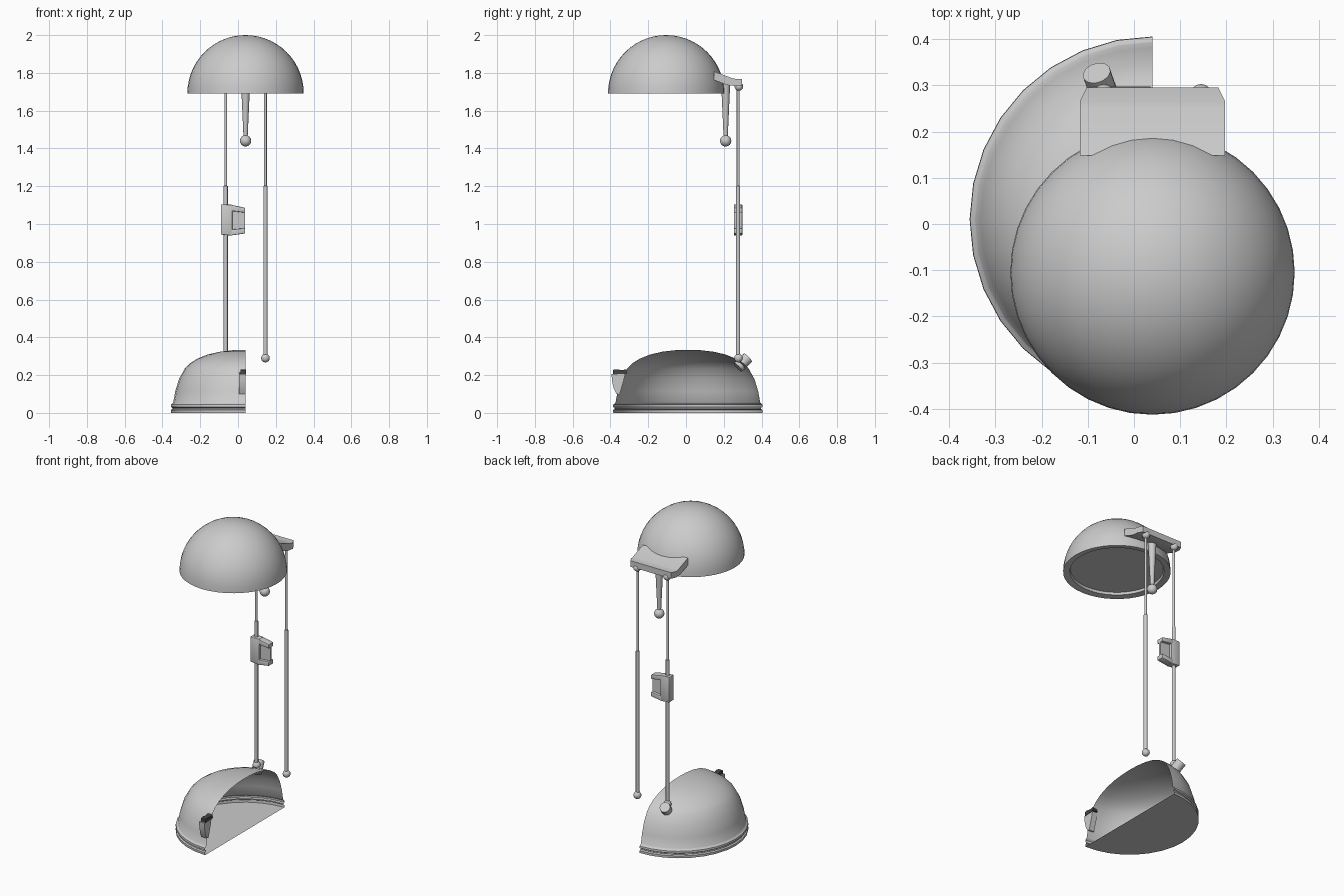
import bpy, bmesh
from math import sin, cos, pi, radians
from mathutils import Vector

if "Cube" in bpy.data.objects:
    bpy.data.objects.remove(bpy.data.objects["Cube"])

CX = 0.04  # lamp axis in x


def finish(name, bm, angle=35):
    bmesh.ops.remove_doubles(bm, verts=bm.verts, dist=1e-5)
    bmesh.ops.recalc_face_normals(bm, faces=bm.faces)
    me = bpy.data.meshes.new(name)
    bm.to_mesh(me)
    bm.free()
    ob = bpy.data.objects.new(name, me)
    bpy.context.collection.objects.link(ob)
    bpy.ops.object.select_all(action='DESELECT')
    ob.select_set(True)
    bpy.context.view_layer.objects.active = ob
    bpy.ops.object.shade_smooth_by_angle(angle=radians(angle))
    return ob


def lathe(name, profile, center, n=32, start=0.0, sweep=2 * pi, axis=(0, 0, 1), angle=35):
    """Revolve (radius, height) points about an axis through center."""
    bm = bmesh.new()
    q = Vector((0, 0, 1)).rotation_difference(Vector(axis))
    c = Vector(center)
    rings = []
    for i in range(n + 1):
        a = start + sweep * i / n
        rings.append([bm.verts.new(c + q @ Vector((r * cos(a), r * sin(a), z))) for r, z in profile])
    for a, b in zip(rings, rings[1:]):
        for j in range(len(profile) - 1):
            bm.faces.new((a[j], b[j], b[j + 1], a[j + 1]))
    bmesh.ops.dissolve_degenerate(bm, edges=bm.edges, dist=1e-6)
    return finish(name, bm, angle)


def ball(name, center, r):
    prof = [(r * sin(pi * i / 8), -r * cos(pi * i / 8)) for i in range(9)]
    return lathe(name, prof, center, 16)


def prism(name, sections, plane, bevel=0.0):
    """Solid between two outlines: each point is (u, v, low, high)."""
    bm = bmesh.new()
    put = {'x': lambda u, v, w: (w, u, v), 'y': lambda u, v, w: (u, w, v)}[plane]
    a = [bm.verts.new(put(u, v, lo)) for u, v, lo, hi in sections]
    b = [bm.verts.new(put(u, v, hi)) for u, v, lo, hi in sections]
    bm.faces.new(a)
    bm.faces.new(b[::-1])
    for i in range(len(a)):
        j = (i + 1) % len(a)
        bm.faces.new((a[i], a[j], b[j], b[i]))
    if bevel:
        bmesh.ops.recalc_face_normals(bm, faces=bm.faces)
        bmesh.ops.bevel(bm, geom=bm.edges[:], offset=bevel, segments=2, profile=0.5, affect='EDGES')
    return finish(name, bm)


# Half base: open dome shell with rim grooves and a flat floor
base = [(0, 0), (0.395, 0), (0.396, 0.015), (0.388, 0.02), (0.388, 0.027), (0.396, 0.032),
        (0.395, 0.044), (0.386, 0.051), (0.383, 0.055), (0.372, 0.115), (0.352, 0.18), (0.322, 0.234),
        (0.295, 0.262), (0.255, 0.287), (0.2, 0.309), (0.135, 0.324), (0.065, 0.332), (0, 0.334)]
lathe("base_shell", base, (CX, 0.01, 0), 16, pi / 2, pi)

# Lamp shade: hemisphere, rim lip and recessed lens
R = 0.308
shade = [(R * sin(pi / 2 * i / 14), 1.692 + R * cos(pi / 2 * i / 14)) for i in range(15)]
shade += [(0.302, 1.692), (0.27, 1.697), (0.266, 1.712), (0, 1.712)]
lathe("shade", shade, (CX, -0.105, 0), 40)

# Twin telescopic rods with ball ends
for side, x in (("left", -0.065), ("right", 0.145)):
    rod = [(0, 0.29), (0.011, 0.29), (0.011, 1.2), (0.0075, 1.203), (0.0075, 1.74), (0, 1.74)]
    lathe(side + "_rod", rod, (x, 0.276, 0), 12)
    ball(side + "_lower_ball", (x, 0.278, 0.29), 0.023)
    ball(side + "_upper_ball", (x, 0.28, 1.728), 0.023)

# Tilted socket joining the left rod to the base
ax = Vector((-0.24, 0.7, 0.68)).normalized()
end = Vector((-0.081, 0.327, 0.292))
lathe("rod_socket", [(0, -0.075), (0.031, -0.075), (0.031, 0), (0, 0)], end, 12, axis=ax)

# Bracket behind the shade, with clipped rear corners
rows = [(0.148, 1.808, 0.157), (0.25, 1.77, 0.157), (0.266, 1.768, 0.157), (0.296, 1.768, 0.142),
        (0.296, 1.73, 0.142), (0.266, 1.73, 0.157), (0.22, 1.735, 0.157), (0.148, 1.762, 0.157)]
prism("shade_bracket", [(y, z, CX - w, CX + w) for y, z, w in rows], 'x')

# Hanging handle
lathe("handle_stem", [(0, 1.755), (0.025, 1.755), (0.021, 1.68), (0.011, 1.46), (0, 1.45)],
      (CX, 0.21, 0), 16)
ball("handle_knob", (CX, 0.21, 1.44), 0.03)

# Half clip on the left rod: post, two arms and a recessed web
Y0, Y1 = 0.253, 0.298


def clip(name, pts, lo=Y0, hi=Y1, bevel=0.004):
    prism(name, [(x, z, lo, hi) for x, z in pts], 'y', bevel)


clip("clip_post", [(-0.091, 0.944), (-0.03, 0.938), (-0.03, 1.102), (-0.091, 1.104)])
clip("clip_top_arm", [(-0.045, 1.07), (0.038, 1.06), (0.038, 1.086), (-0.045, 1.103)])
clip("clip_bottom_arm", [(-0.045, 0.938), (0.038, 0.95), (0.038, 0.978), (-0.045, 0.97)])
clip("clip_web", [(-0.04, 0.96), (0.038, 0.965), (0.038, 1.07), (-0.04, 1.08)], 0.27, 0.281, 0)

# Half switch on the front of the base
body = [(-0.352, 0.097), (-0.368, 0.1), (-0.383, 0.13), (-0.392, 0.17), (-0.394, 0.205),
        (-0.32, 0.215), (-0.33, 0.17)]
prism("switch_body", [(y, z, 0.004, CX) for y, z in body], 'x')
rocker = [(-0.386, 0.203), (-0.386, 0.228), (-0.365, 0.231), (-0.34, 0.226), (-0.316, 0.231),
          (-0.312, 0.208)]
dark = bpy.data.materials.new("switch_dark")
dark.diffuse_color = (0.06, 0.06, 0.06, 1)
dark.use_nodes = True
dark.node_tree.nodes["Principled BSDF"].inputs["Base Color"].default_value = dark.diffuse_color
ob = prism("switch_rocker", [(y, z, 0.012, CX + 0.003) for y, z in rocker], 'x')
ob.data.materials.append(dark)
